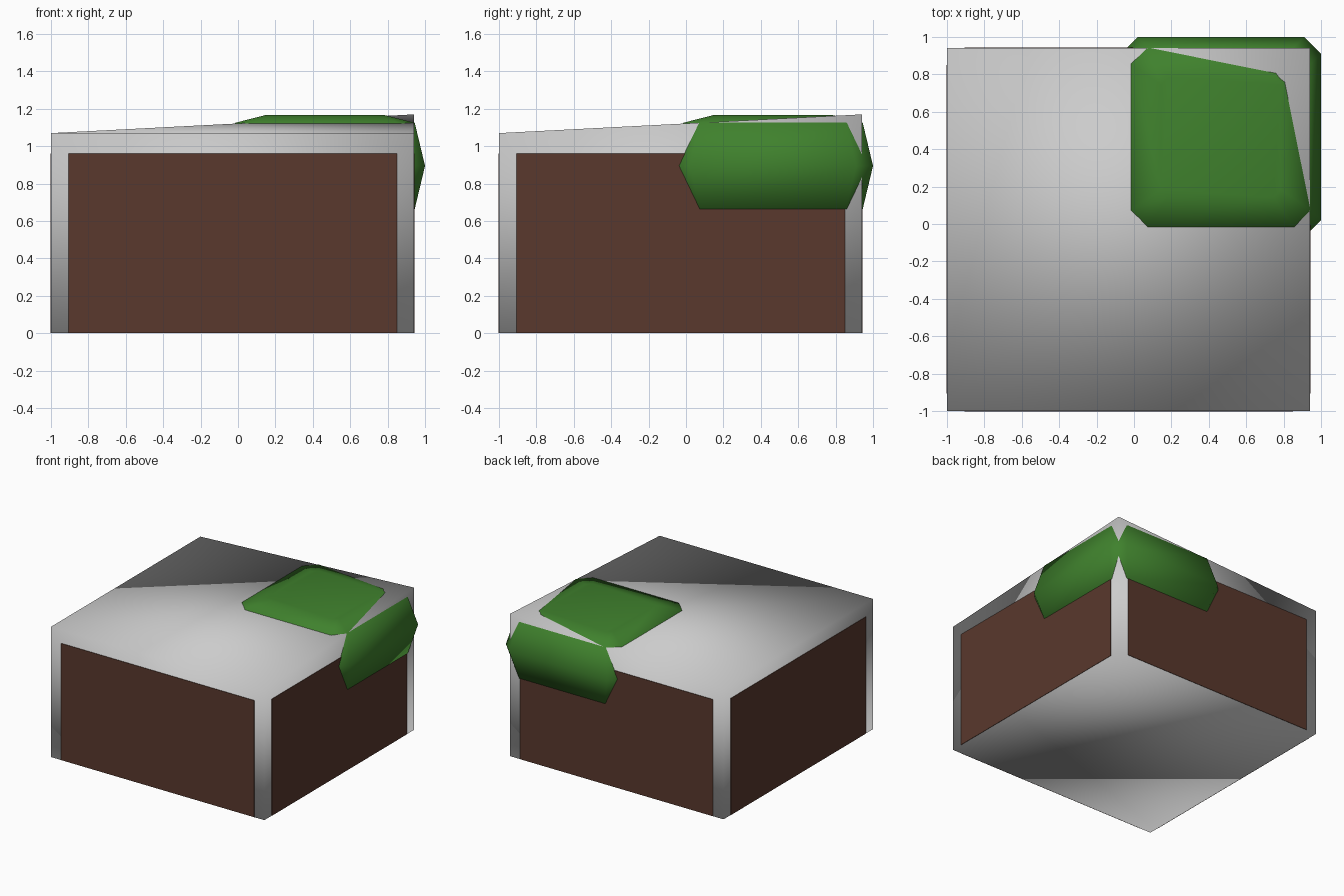
import bpy, bmesh

if "Cube" in bpy.data.objects:
    bpy.data.objects.remove(bpy.data.objects["Cube"])

LO, HI = -1.0, 0.94          # block footprint, same on x and y
PANEL_LO, PANEL_HI, PANEL_TOP = -0.905, 0.85, 0.96


def material(name, rgb):
    m = bpy.data.materials.new(name)
    m.diffuse_color = (*rgb, 1.0)
    m.use_nodes = True
    m.node_tree.nodes["Principled BSDF"].inputs["Base Color"].default_value = m.diffuse_color
    return m


def finish(bm, name, mat=None, smooth=False):
    bmesh.ops.recalc_face_normals(bm, faces=bm.faces[:])
    for f in bm.faces:
        f.smooth = smooth
    me = bpy.data.meshes.new(name)
    bm.to_mesh(me)
    bm.free()
    ob = bpy.data.objects.new(name, me)
    bpy.context.collection.objects.link(ob)
    if mat:
        me.materials.append(mat)
    return ob


def box_bmesh(x0, x1, y0, y1, z0, z1):
    bm = bmesh.new()
    bmesh.ops.create_cube(bm, size=1)
    for v in bm.verts:
        v.co = (x1 if v.co.x > 0 else x0,
                y1 if v.co.y > 0 else y0,
                z1 if v.co.z > 0 else z0)
    return bm


brown = material("soil_brown", (0.10, 0.04, 0.026))
green = material("moss_green", (0.05, 0.22, 0.026))

# Main block: one top corner raised, top creased along the diagonal
bm = box_bmesh(LO, HI, LO, HI, 0, 1.07)
top = [v for v in bm.verts if v.co.z > 1]
raised = max(top, key=lambda v: v.co.x + v.co.y)
low = min(top, key=lambda v: v.co.x + v.co.y)
bmesh.ops.connect_verts(bm, verts=[raised, low])
raised.co.z = 1.17
finish(bm, "stone_block", smooth=True)

# Brown panels, nearly flush with each of the four sides
t = 0.003
for name, side in (("left", LO), ("right", HI)):
    finish(box_bmesh(side - t, side + t, PANEL_LO, PANEL_HI, 0.001, PANEL_TOP),
           name + "_panel", brown)
for name, side in (("front", LO), ("back", HI)):
    finish(box_bmesh(PANEL_LO, PANEL_HI, side - t, side + t, 0.001, PANEL_TOP),
           name + "_panel", brown)


# Moss clump: chamfered-square rings, sunk into the raised corner
def ring(bm, z, half, cut, centre=0.465):
    k = half - cut
    pts = [(half, -k), (half, k), (k, half), (-k, half),
           (-half, k), (-half, -k), (-k, -half), (k, -half)]
    return [bm.verts.new((centre + x, centre + y, z)) for x, y in pts]


bm = bmesh.new()
rings = [ring(bm, *r) for r in ((0.625, 0.315, 0.04), (0.665, 0.48, 0.09),
                                (0.895, 0.535, 0.09), (1.125, 0.48, 0.09),
                                (1.166, 0.32, 0.04))]
for a, b in zip(rings, rings[1:]):
    for i in range(8):
        j = (i + 1) % 8
        bm.faces.new((a[i], a[j], b[j], b[i]))
bm.faces.new(rings[0])
bm.faces.new(rings[-1])
finish(bm, "moss_clump", green, smooth=True)
